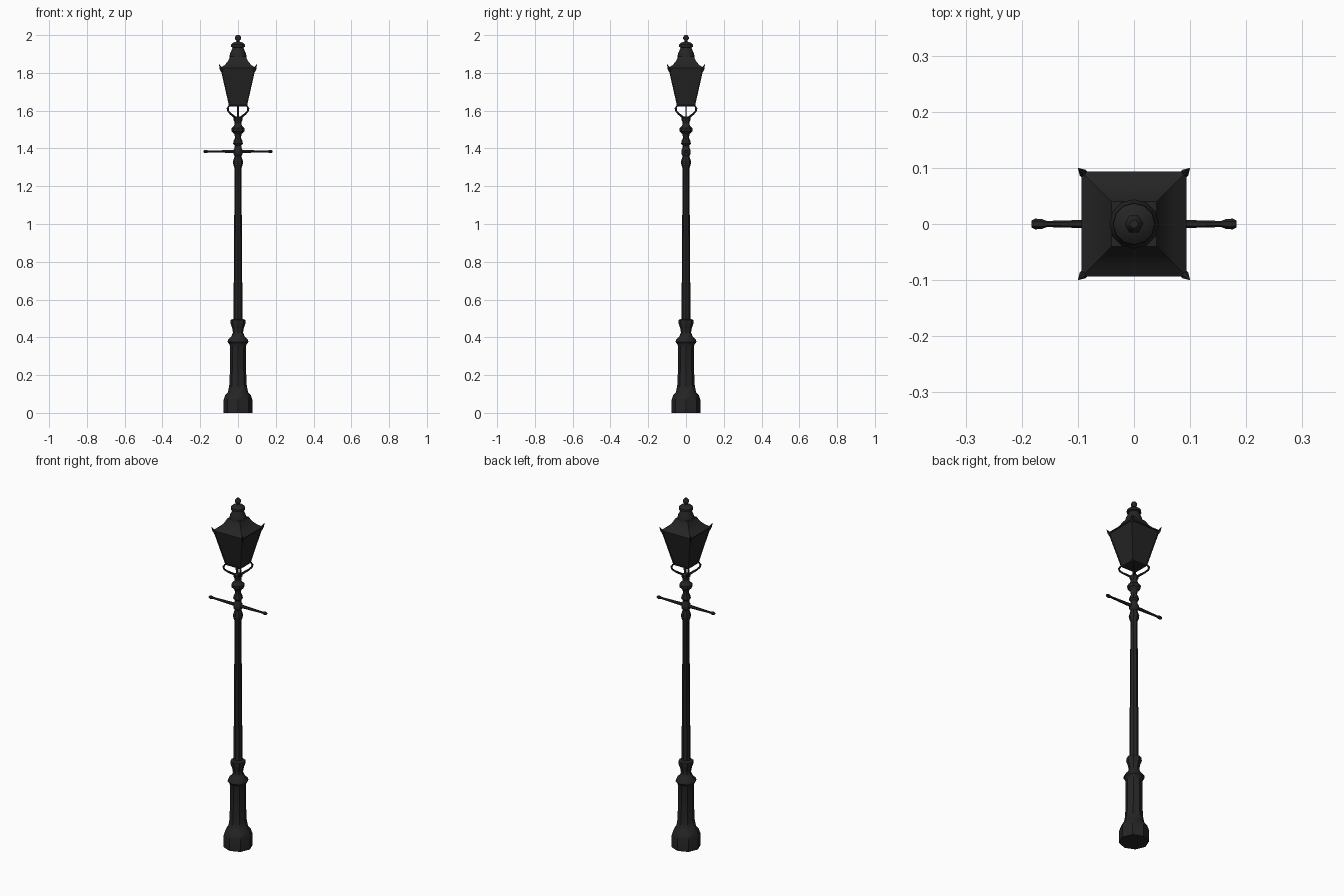
import bpy, bmesh, math
from mathutils import Vector

if "Cube" in bpy.data.objects:
    bpy.data.objects.remove(bpy.data.objects["Cube"])

iron = bpy.data.materials.new("black iron")
iron.diffuse_color = (0.018, 0.018, 0.018, 1)
iron.use_nodes = True
iron.node_tree.nodes["Principled BSDF"].inputs["Base Color"].default_value = iron.diffuse_color


def finish(name, bm, angle=35):
    bmesh.ops.recalc_face_normals(bm, faces=bm.faces)
    me = bpy.data.meshes.new(name)
    bm.to_mesh(me)
    bm.free()
    me.materials.append(iron)
    ob = bpy.data.objects.new(name, me)
    bpy.context.collection.objects.link(ob)
    bpy.ops.object.select_all(action='DESELECT')
    ob.select_set(True)
    bpy.context.view_layer.objects.active = ob
    bpy.ops.object.shade_smooth_by_angle(angle=math.radians(angle))
    return ob


def lathe_bm(profile, sides, phase=0.0):
    """Rings of (radius, height) around z, closed at both ends."""
    bm = bmesh.new()
    rings = []
    for r, z in profile:
        rings.append([bm.verts.new((r * math.cos(phase + math.tau * i / sides),
                                    r * math.sin(phase + math.tau * i / sides), z))
                      for i in range(sides)])
    for a, b in zip(rings, rings[1:]):
        for i in range(sides):
            j = (i + 1) % sides
            bm.faces.new((a[i], a[j], b[j], b[i]))
    bm.faces.new(rings[0])
    bm.faces.new(rings[-1])
    return bm


def rod(name, pts, radii, sides=6):
    """Tapered tube along points lying in one vertical plane."""
    bm = bmesh.new()
    pts = [Vector(p) for p in pts]
    d = pts[-1] - pts[0]
    side = Vector((-d.y, d.x, 0)).normalized()
    rings = []
    for k, p in enumerate(pts):
        t = (pts[min(k + 1, len(pts) - 1)] - pts[max(k - 1, 0)]).normalized()
        up = t.cross(side)
        rings.append([bm.verts.new(p + radii[k] * (side * math.cos(math.tau * i / sides)
                                                   + up * math.sin(math.tau * i / sides)))
                      for i in range(sides)])
    for a, b in zip(rings, rings[1:]):
        for i in range(sides):
            j = (i + 1) % sides
            bm.faces.new((a[i], a[j], b[j], b[i]))
    bm.faces.new(rings[0])
    bm.faces.new(rings[-1])
    return finish(name, bm, 50)


# Pedestal: wide foot, shaft and moulded cap
finish("pedestal", lathe_bm([
    (0.077, 0), (0.077, 0.065), (0.067, 0.095), (0.053, 0.11), (0.046, 0.15),
    (0.043, 0.22), (0.043, 0.355), (0.046, 0.365), (0.055, 0.375), (0.053, 0.387),
    (0.035, 0.405), (0.027, 0.425), (0.031, 0.45), (0.04, 0.475), (0.039, 0.492),
    (0.024, 0.498)], 8), 40)

# Tapered pole with the ring mouldings near its top
finish("pole", lathe_bm([
    (0.024, 0.49), (0.018, 1.295), (0.024, 1.31), (0.027, 1.33), (0.022, 1.345),
    (0.018, 1.36), (0.025, 1.372), (0.025, 1.39), (0.018, 1.402), (0.017, 1.415),
    (0.026, 1.425), (0.023, 1.44), (0.016, 1.455), (0.018, 1.475), (0.034, 1.49),
    (0.035, 1.507), (0.02, 1.522), (0.018, 1.54), (0.023, 1.55), (0.023, 1.562),
    (0.012, 1.568)], 8), 40)

# Ladder bar with knobbed ends
for s, label in ((-1, "left"), (1, "right")):
    rod("ladder_bar_" + label,
        [(s * x, 0, 1.384) for x in (0, 0.045, 0.155, 0.165, 0.176, 0.183)],
        [0.010, 0.0085, 0.0055, 0.009, 0.0095, 0.006])

# Thin centre stem and four curved lantern brackets at the diagonals
finish("gas_stem", lathe_bm([(0.004, 1.56), (0.004, 1.63)], 6))
q = math.sqrt(0.5)
bracket = ((0.012, 1.558), (0.035, 1.572), (0.055, 1.583), (0.073, 1.597),
           (0.077, 1.611), (0.068, 1.626))
for n, (sx, sy) in enumerate(((1, 1), (-1, 1), (-1, -1), (1, -1))):
    rod(f"lantern_bracket_{n}", [(sx * d * q, sy * d * q, z) for d, z in bracket],
        [0.006, 0.006, 0.005, 0.005, 0.006, 0.004])
    # Corner horn rising past the roof edge
    rod(f"corner_horn_{n}", [(sx * 0.085, sy * 0.085, 1.81), (sx * 0.092, sy * 0.092, 1.826),
                             (sx * 0.099, sy * 0.099, 1.845)], [0.008, 0.007, 0.001])

# Square lantern body with slightly sunk glazing panels
w = math.sqrt(2)
bm = lathe_bm([(0.047 * w, 1.622), (0.093 * w, 1.825)], 4, math.pi / 4)
bmesh.ops.recalc_face_normals(bm, faces=bm.faces)
panes = [f for f in bm.faces if abs(f.normal.z) < 0.8]
bmesh.ops.inset_individual(bm, faces=panes, thickness=0.007, depth=0)
bmesh.ops.inset_individual(bm, faces=panes, thickness=0.001, depth=-0.003)
finish("lantern_body", bm)

# Concave square roof
finish("lantern_roof", lathe_bm([
    (0.093 * w, 1.82), (0.094 * w, 1.826), (0.072 * w, 1.84), (0.053 * w, 1.862),
    (0.04 * w, 1.888)], 4, math.pi / 4))

# Round chimney and finial
finish("chimney", lathe_bm([
    (0.044, 1.878), (0.044, 1.892), (0.041, 1.905), (0.032, 1.925), (0.029, 1.934),
    (0.038, 1.938), (0.037, 1.95), (0.025, 1.96), (0.008, 1.966)], 12), 40)
finish("finial", lathe_bm([
    (0.009, 1.96), (0.008, 1.97), (0.017, 1.98), (0.017, 1.989), (0.008, 2.0)], 6), 50)
